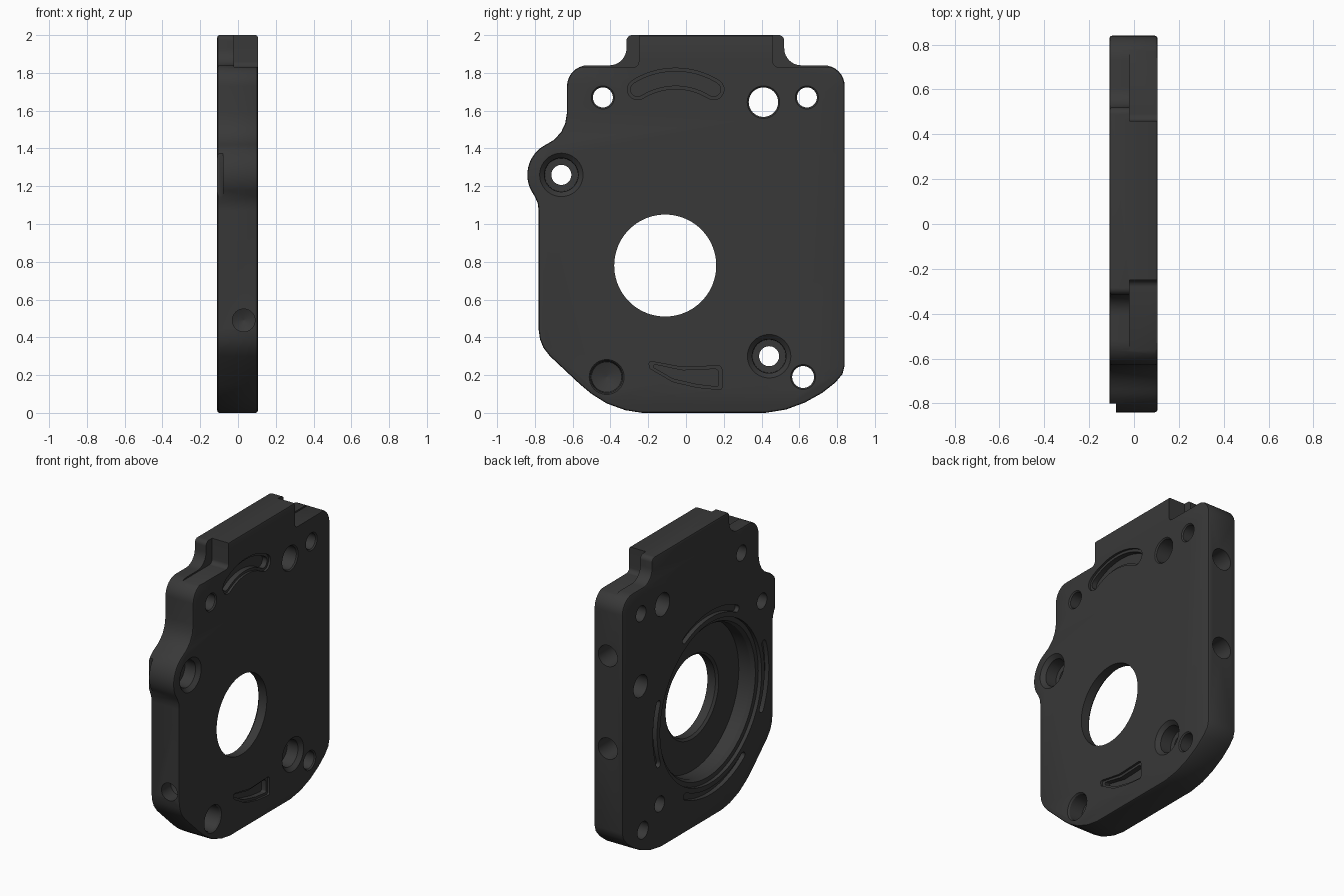
import bpy, bmesh, math
from mathutils import Vector

if "Cube" in bpy.data.objects:
    bpy.data.objects.remove(bpy.data.objects["Cube"])

BACK, FRONT = -0.11, 0.105
metal = bpy.data.materials.new("dark_grey")
metal.diffuse_color = (0.04, 0.04, 0.04, 1)
metal.use_nodes = True
metal.node_tree.nodes["Principled BSDF"].inputs["Base Color"].default_value = metal.diffuse_color


def loft(name, rings):
    """Closed solid skinned through rings of equal point count."""
    bm = bmesh.new()
    vs = [[bm.verts.new(p) for p in r] for r in rings]
    n = len(vs[0])
    for a, b in zip(vs, vs[1:]):
        for i in range(n):
            j = (i + 1) % n
            bm.faces.new((a[i], a[j], b[j], b[i]))
    bm.faces.new(vs[0][::-1])
    bm.faces.new(vs[-1])
    if bm.calc_volume(signed=True) < 0:
        bmesh.ops.reverse_faces(bm, faces=bm.faces[:])
    me = bpy.data.meshes.new(name)
    bm.to_mesh(me)
    bm.free()
    me.materials.append(metal)
    ob = bpy.data.objects.new(name, me)
    bpy.context.collection.objects.link(ob)
    return ob


def prism(name, pts, x0, x1):
    return loft(name, [[(x, y, z) for y, z in pts] for x in (x0, x1)])


def arc(cy, cz, r, a0, a1, n):
    out = []
    for i in range(n + 1):
        a = math.radians(a0 + (a1 - a0) * i / n)
        out.append((cy + r * math.cos(a), cz + r * math.sin(a)))
    return out


def fillet(corners, n=8):
    """Round each (y, z, radius) corner of a polygon."""
    out = []
    for i, (y, z, r) in enumerate(corners):
        p = Vector((y, z))
        if r == 0:
            out.append((y, z))
            continue
        a = (Vector(corners[i - 1][:2]) - p).normalized()
        b = (Vector(corners[(i + 1) % len(corners)][:2]) - p).normalized()
        half = math.acos(max(-1, min(1, a.dot(b)))) / 2
        c = p + (a + b).normalized() * (r / math.sin(half))
        s = p + a * (r / math.tan(half)) - c
        e = p + b * (r / math.tan(half)) - c
        turn = math.atan2(s.x * e.y - s.y * e.x, s.dot(e))
        for k in range(n + 1):
            t = turn * k / n
            out.append((c.x + s.x * math.cos(t) - s.y * math.sin(t),
                        c.y + s.x * math.sin(t) + s.y * math.cos(t)))
    return out


cutters = []


def bore(profile, u, z, axis="x", n=40):
    """Turned cutter; profile is (position along axis, radius)."""
    rings = []
    for d, r in profile:
        ring = arc(u, z, r, 0, 360 * (n - 1) / n, n - 1)
        rings.append([(d, a, b) if axis == "x" else (a, d, b) for a, b in ring])
    cutters.append(loft("cutter", rings))


def arc_slot(cy, cz, r, w, a0, a1, x0, x1):
    h = w / 2
    e0, e1 = arc(cy, cz, r, a0, a1, 1)
    pts = arc(cy, cz, r + h, a0, a1, 20) + arc(*e1, h, a1, a1 + 180, 8)[1:-1]
    pts += arc(cy, cz, r - h, a1, a0, 20) + arc(*e0, h, a0 + 180, a0 + 360, 8)[1:-1]
    cutters.append(prism("cutter", pts, x0, x1))


# Plate outline with top tab, side lug and rounded lower corners
left = [(-.23, 0), (-.32, .014), (-.42, .05), (-.50, .1), (-.56, .15), (-.72, .30),
        (-.755, .345), (-.773, .39), (-.78, .44), (-.78, 1.07), (-.785, 1.11), (-.80, 1.145)]
left += arc(-.66, 1.26, .18, 207, 115, 14)
left += [(-.70, 1.445), (-.662, 1.485), (-.64, 1.53), (-.63, 1.59)]
right = [(.84, .25), (.828, .205), (.79, .16), (.72, .105), (.63, .055), (.53, .018), (.42, 0)]
corners = [(-.63, 1.84, .11), (-.315, 1.84, .09), (-.315, 2, .03),
           (.52, 2, .03), (.52, 1.84, .09), (.84, 1.84, .11)]
corners += [(y, z, 0) for y, z in right + left]
plate = prism("mounting_plate", fillet(corners), BACK, FRONT)

# Front shoulders beside the tab
for side, y in ((-1, -.25), (1, .46)):
    far = y + side * .6
    pts = [(y, 2.1, 0), (y, 1.83, .03), (far, 1.83, 0), (far, 2.1, 0)]
    cutters.append(prism("cutter", fillet(pts), -.02, .2))

# Plain through holes
for y, z, r in ((-.44, 1.67, .053), (.64, 1.67, .053), (.62, .19, .058), (.41, 1.645, .078)):
    bore([(-.2, r), (FRONT - .008, r), (FRONT + .012, r + .02)], y, z)

# Counterbored screw holes
for y, z in ((-.66, 1.26), (.44, .30)):
    bore([(-.2, .053), (0, .053), (.001, .088), (FRONT - .025, .09), (FRONT + .01, .125)], y, z)

# Blind holes: front, back and edges
bore([(-.03, .002), (.0, .08), (FRONT - .01, .085), (FRONT + .01, .1)], -.42, .19)
bore([(-.2, .075), (0, .075), (.03, .002)], .645, 1.18)
for z in (1.43, .80):
    bore([(.62, .002), (.66, .072), (.9, .072)], 0, z, "y")
bore([(-.9, .06), (-.68, .06), (-.65, .002)], .03, .49, "y")

# Large stepped bearing bore
CY, CZ = -.11, .78
bore([(-.2, .545), (-.085, .545), (-.084, .515), (-.06, .50), (.03, .50),
      (.031, .285), (.045, .27), (.2, .27)], CY, CZ, n=96)

# Back relief grooves around the bore
for a0, a1 in ((-20, 20), (62, 118), (162, 205), (235, 297)):
    arc_slot(CY, CZ, .60, .045, a0, a1, -.2, BACK + .03)

# Curved front pocket at the top
for w, d in ((.11, .015), (.075, .05)):
    arc_slot(-.055, 1.39, .38, w, 58, 122, FRONT - d, .2)

# Wedge front pocket at the bottom
for g, d in ((0, .015), (.017, .05)):
    pts = [(-.20 + g * 1.5, .275 - g, .012), (-.19 + g, .235 + g * .4, .008), (-.07, .165 + g, .1),
           (.06, .135 + g, .1), (.19 - g, .122 + g, .012), (.19 - g, .25 - g, .02), (-.02, .242 - g, .1)]
    cutters.append(prism("cutter", fillet(pts, 4), FRONT - d, .2))

# Shallow relief behind the side lug
cutters.append(prism("cutter", [(-.9, 1.0), (-.8, 1.0), (-.8, 1.5), (-.9, 1.5)], -.2, -.08))


def volume(me):
    bm = bmesh.new()
    bm.from_mesh(me)
    v = bm.calc_volume(signed=True)
    bm.free()
    return v


def bake():
    bpy.context.view_layer.update()
    dg = bpy.context.evaluated_depsgraph_get()
    return bpy.data.meshes.new_from_object(plate.evaluated_get(dg))


# Soft rim on the outline
bev = plate.modifiers.new("rim", 'BEVEL')
bev.width = .012
bev.segments = 2
bev.limit_method = 'ANGLE'
bev.angle_limit = math.radians(50)
mesh = bake()
plate.modifiers.clear()
plate.data = mesh

# Cut one feature at a time, keeping only sound results
for c in cutters:
    before = volume(plate.data)
    for solver in ('EXACT', 'MANIFOLD'):
        m = plate.modifiers.new("cut", 'BOOLEAN')
        m.operation = 'DIFFERENCE'
        m.solver = solver
        m.object = c
        mesh = bake()
        plate.modifiers.clear()
        if len(mesh.polygons) and before * .6 < volume(mesh) < before:
            plate.data = mesh
            break
for c in cutters:
    bpy.data.objects.remove(c)

# Smooth the curved walls
bpy.context.view_layer.objects.active = plate
plate.select_set(True)
bpy.ops.object.shade_smooth_by_angle(angle=math.radians(30))
